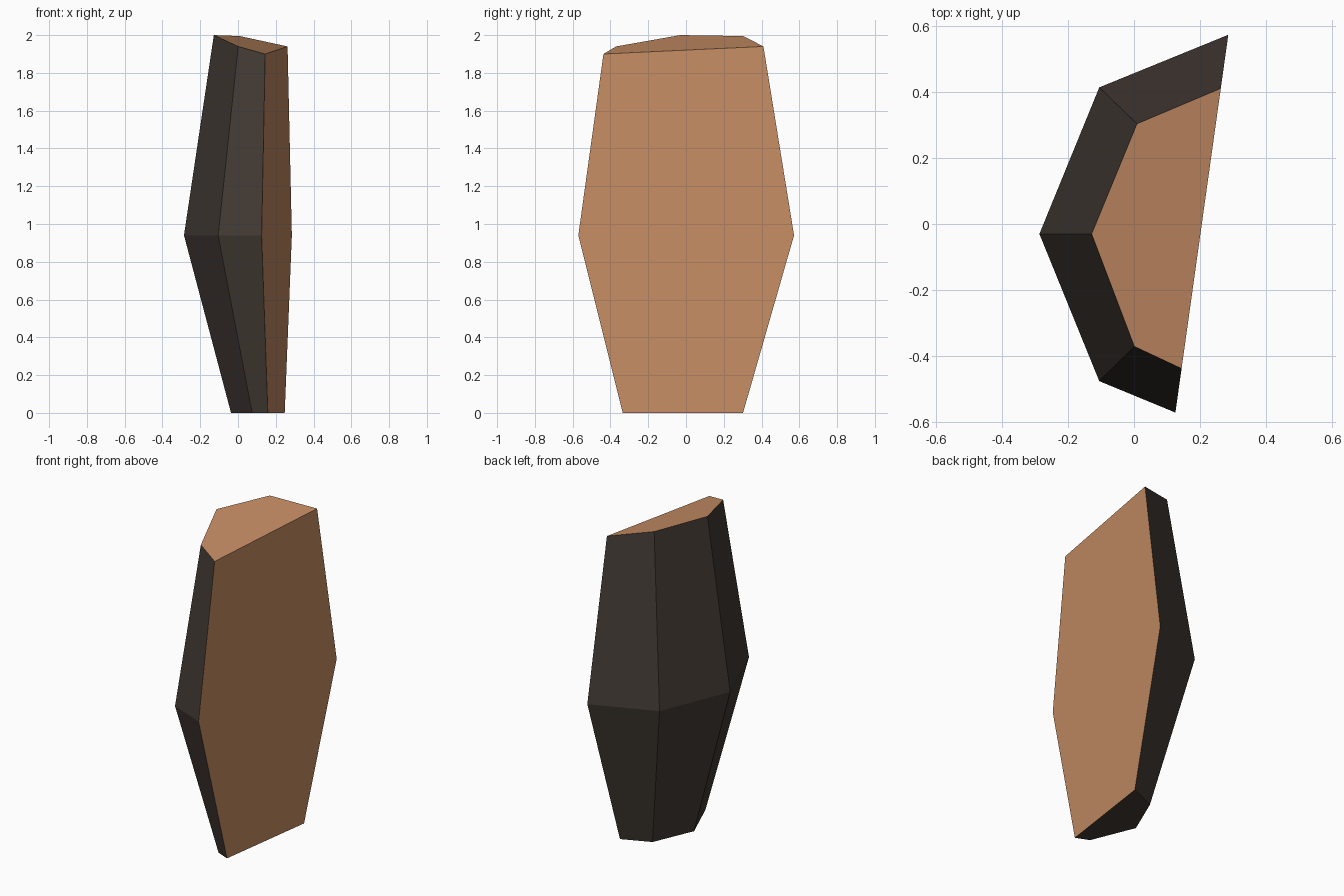
import bpy
import bmesh

cube = bpy.data.objects.get("Cube")
if cube:
    bpy.data.objects.remove(cube, do_unlink=True)


def flat_material(name, rgb):
    mat = bpy.data.materials.new(name)
    mat.use_nodes = True
    mat.diffuse_color = (*rgb, 1)
    bsdf = next(n for n in mat.node_tree.nodes if n.type == 'BSDF_PRINCIPLED')
    bsdf.inputs["Base Color"].default_value = (*rgb, 1)
    return mat


def cut_x(y):
    """The sawn side is one upright plane, slightly turned."""
    return 0.205 + 0.14 * y


# Half-barrel cross-sections, running round from the front edge to the back edge
foot = [(cut_x(-0.335), -0.335, 0), (0.075, -0.30, 0), (-0.037, -0.027, 0),
        (0.073, 0.228, 0), (cut_x(0.302), 0.302, 0)]
belly = [(cut_x(-0.57), -0.57, 0.94), (-0.105, -0.475, 0.94), (-0.286, -0.03, 0.94),
         (-0.105, 0.413, 0.94), (cut_x(0.572), 0.572, 0.94)]
crown = [(cut_x(-0.437), -0.437, 1.90), (0.001, -0.37, 1.94), (-0.128, -0.03, 2.0),
         (0.009, 0.303, 1.995), (cut_x(0.41), 0.41, 1.94)]

bm = bmesh.new()
rings = [[bm.verts.new(p) for p in ring] for ring in (foot, belly, crown)]

# Dark outer shell and underside
for low, high in zip(rings, rings[1:]):
    for i in range(len(low) - 1):
        bm.faces.new((low[i], low[i + 1], high[i + 1], high[i]))
bm.faces.new(rings[0])

# Pale sawn side and slanted top
sawn_side = bm.faces.new([r[0] for r in rings] + [r[-1] for r in reversed(rings)])
sawn_top = bm.faces.new(rings[2])
for face in (sawn_side, sawn_top):
    face.material_index = 1

bmesh.ops.recalc_face_normals(bm, faces=bm.faces)
mesh = bpy.data.meshes.new("split_log")
bm.to_mesh(mesh)
bm.free()

mesh.materials.append(flat_material("dark bark", (0.055, 0.042, 0.034)))
mesh.materials.append(flat_material("cut wood", (0.565, 0.266, 0.127)))
log = bpy.data.objects.new("split_log", mesh)
bpy.context.collection.objects.link(log)
